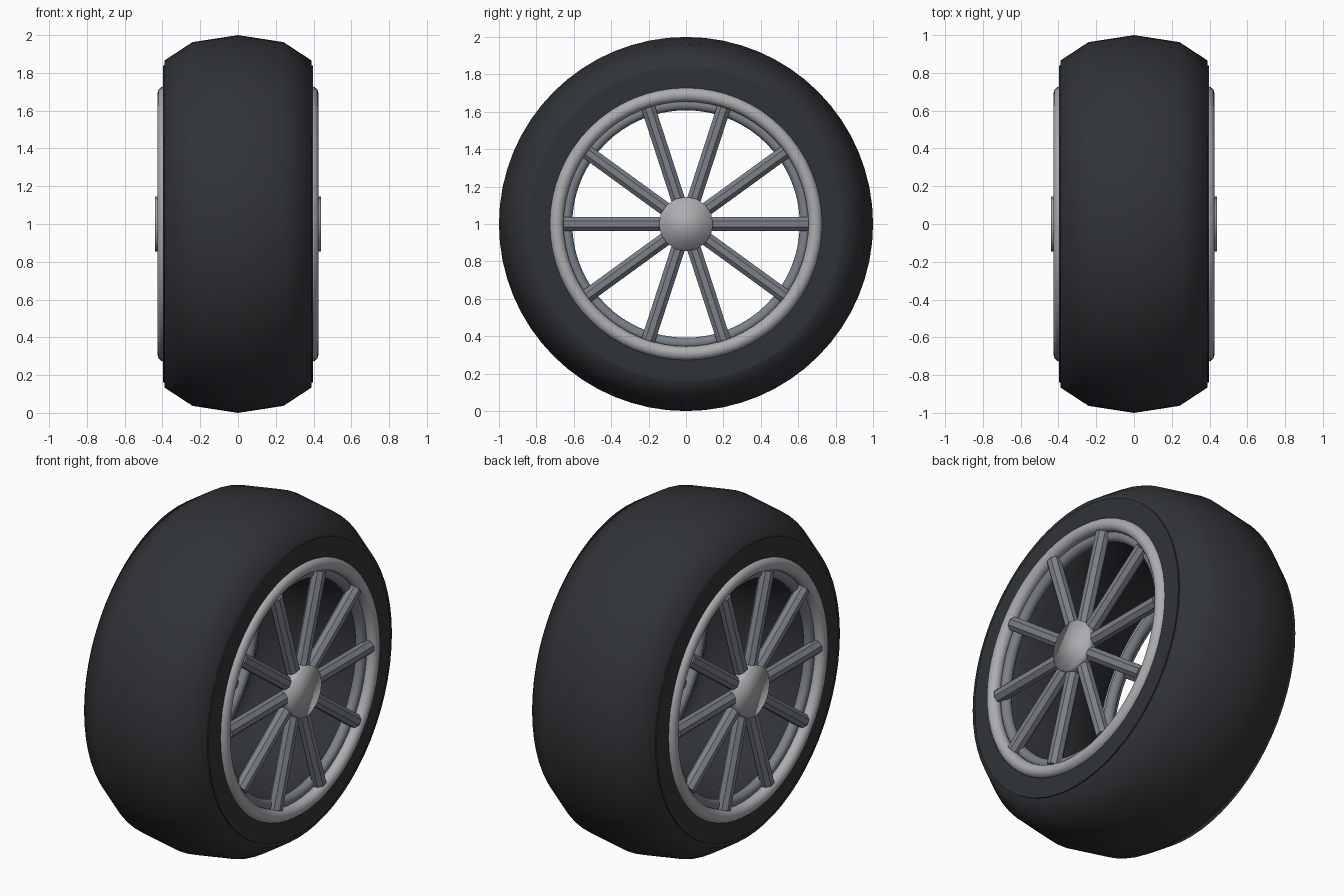
import bpy, bmesh
from math import sin, cos, pi, radians
from mathutils import Matrix, Vector

if "Cube" in bpy.data.objects:
    bpy.data.objects.remove(bpy.data.objects["Cube"])

CENTRE = Vector((0, 0, 1))


def material(name, rgb):
    m = bpy.data.materials.new(name)
    m.diffuse_color = (*rgb, 1)
    m.use_nodes = True
    m.node_tree.nodes["Principled BSDF"].inputs["Base Color"].default_value = m.diffuse_color
    return m


RUBBER = material("rubber", (0.03, 0.034, 0.038))
SILVER = material("silver", (0.42, 0.42, 0.44))
STEEL = material("steel", (0.2, 0.22, 0.25))


def finish(bm, name, mat, angle=180):
    bmesh.ops.recalc_face_normals(bm, faces=bm.faces)
    me = bpy.data.meshes.new(name)
    bm.to_mesh(me)
    bm.free()
    ob = bpy.data.objects.new(name, me)
    ob.location = CENTRE
    me.materials.append(mat)
    bpy.context.collection.objects.link(ob)
    bpy.ops.object.select_all(action='DESELECT')
    ob.select_set(True)
    bpy.context.view_layer.objects.active = ob
    if angle >= 180:
        bpy.ops.object.shade_smooth()
    else:
        bpy.ops.object.shade_smooth_by_angle(angle=radians(angle))
    return ob


def ring(name, mat, profile, angle=180, segments=64):
    """Revolve a closed (x, radius) profile around the wheel's x axis."""
    bm = bmesh.new()
    loops = []
    for i in range(segments):
        a = 2 * pi * i / segments
        loops.append([bm.verts.new((x, r * cos(a), r * sin(a))) for x, r in profile])
    n = len(profile)
    for i in range(segments):
        a, b = loops[i], loops[(i + 1) % segments]
        for j in range(n):
            k = (j + 1) % n
            bm.faces.new((a[j], a[k], b[k], b[j]))
    return finish(bm, name, mat, angle)


def oval(x, r, half_w, half_h, n):
    return [(x + half_w * sin(2 * pi * i / n), r + half_h * cos(2 * pi * i / n))
            for i in range(n)]


# Tyre: wide ring with a ten-sided section
ring("tyre", RUBBER, oval(0, 0.805, 0.41, 0.195, 10))

for side, s in (("right", 1), ("left", -1)):
    # Sidewall lip, outer rim and recessed inner rim
    ring(f"{side}_sidewall", RUBBER,
         [(s * 0.37, 0.70), (s * 0.397, 0.70), (s * 0.397, 0.84), (s * 0.37, 0.84)], 30)
    ring(f"{side}_outer_rim", SILVER, oval(s * 0.388, 0.692, 0.038, 0.038, 12))
    ring(f"{side}_inner_rim", STEEL, oval(s * 0.35, 0.638, 0.03, 0.03, 12))

    # Ten octagonal spokes
    bm = bmesh.new()
    for i in range(10):
        m = (Matrix.Rotation(2 * pi * i / 10, 4, 'X')
             @ Matrix.Translation((s * 0.383, 0.3575, 0))
             @ Matrix.Rotation(pi / 2, 4, 'X')
             @ Matrix.Rotation(pi / 8, 4, 'Z'))
        bmesh.ops.create_cone(bm, cap_ends=True, segments=8, radius1=0.04,
                              radius2=0.04, depth=0.595, matrix=m)
    finish(bm, f"{side}_spokes", STEEL, 30)

    # Hub cap
    bm = bmesh.new()
    bmesh.ops.create_cone(bm, cap_ends=True, segments=16, radius1=0.145, radius2=0.145,
                          depth=0.06,
                          matrix=Matrix.Translation((s * 0.41, 0, 0))
                          @ Matrix.Rotation(pi / 2, 4, 'Y'))
    finish(bm, f"{side}_hub_cap", SILVER)
